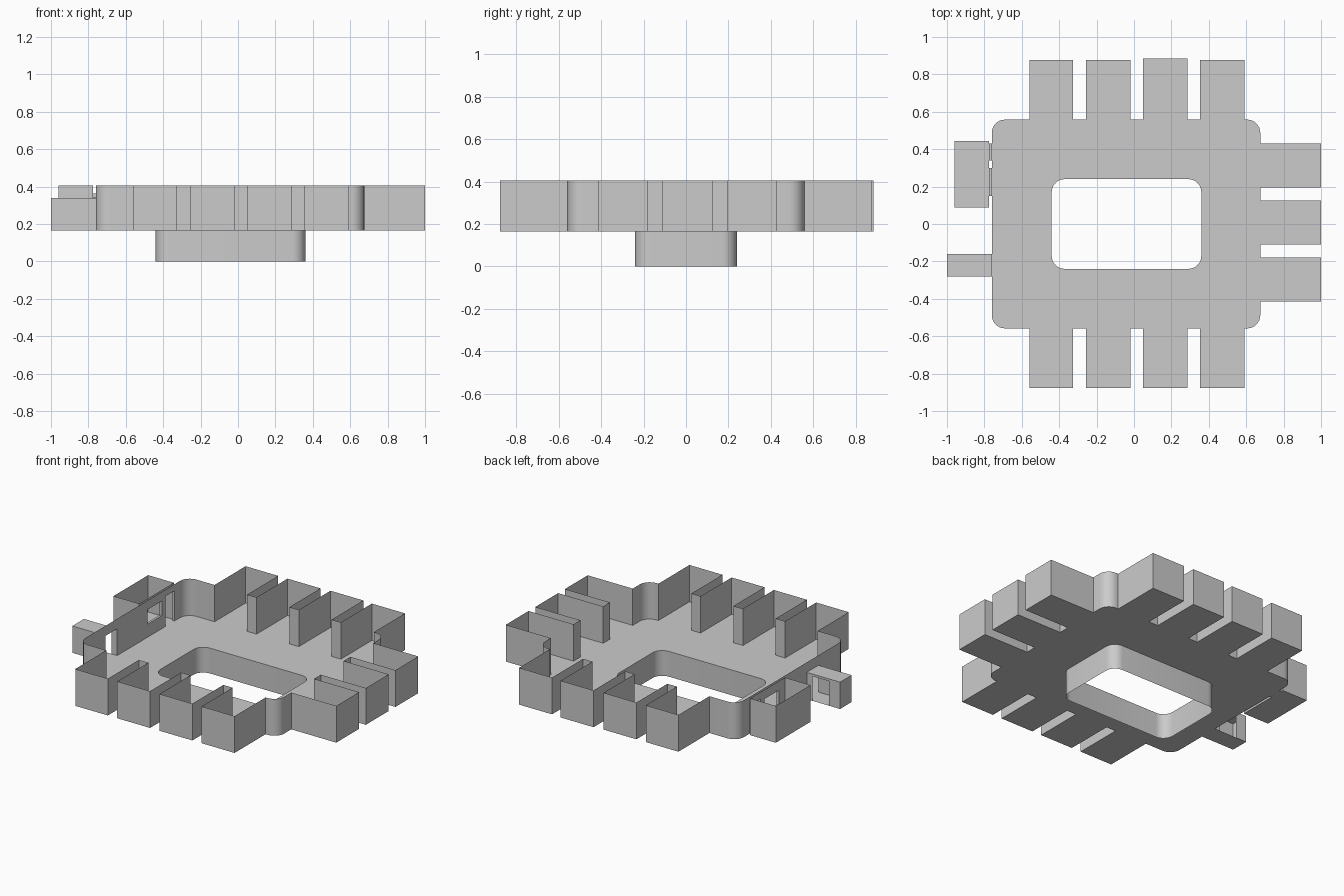
import bpy, bmesh
from math import cos, sin, pi, radians
from mathutils import Vector

if "Cube" in bpy.data.objects:
    bpy.data.objects.remove(bpy.data.objects["Cube"], do_unlink=True)

FLOOR, TOP = 0.165, 0.405
X0, X1, Y = -0.76, 0.675, 0.558      # main hall limits
R = 0.07

grey = bpy.data.materials.new("plain grey")
grey.use_nodes = True
COLOUR = (0.6, 0.6, 0.6, 1)
grey.diffuse_color = COLOUR
grey.node_tree.nodes["Principled BSDF"].inputs["Base Color"].default_value = COLOUR


def finish(name, bm):
    bmesh.ops.remove_doubles(bm, verts=bm.verts, dist=0.0005)
    mesh = bpy.data.meshes.new(name)
    bm.to_mesh(mesh)
    bm.free()
    mesh.materials.append(grey)
    ob = bpy.data.objects.new(name, mesh)
    bpy.context.collection.objects.link(ob)
    bpy.ops.object.select_all(action='DESELECT')
    ob.select_set(True)
    bpy.context.view_layer.objects.active = ob
    bpy.ops.object.shade_smooth_by_angle(angle=radians(30))
    return ob


def quad(bm, *pts):
    bm.faces.new([bm.verts.new(p) for p in pts])


def arc(cx, cy, start, r=R, steps=8):
    return [(cx + r * cos(start + i * pi / 2 / steps),
             cy + r * sin(start + i * pi / 2 / steps)) for i in range(steps + 1)]


def strip(bm, pts, z0, z1):
    """Upright sheet along a path."""
    for a, b in zip(pts, pts[1:]):
        quad(bm, (*a, z0), (*b, z0), (*b, z1), (*a, z1))


def panel(bm, a, b, z0, z1, holes=()):
    """Upright sheet from a to b; holes are (start, end, bottom, top)."""
    a, b = Vector(a), Vector(b)
    length = (b - a).length
    us = sorted({0, length, *(h[0] for h in holes), *(h[1] for h in holes)})
    zs = sorted({z0, z1, *(h[2] for h in holes), *(h[3] for h in holes)})
    for u, v in zip(us, us[1:]):
        for p, q in zip(zs, zs[1:]):
            mu, mz = (u + v) / 2, (p + q) / 2
            if any(h[0] < mu < h[1] and h[2] < mz < h[3] for h in holes):
                continue
            s, t = a.lerp(b, u / length), a.lerp(b, v / length)
            quad(bm, (*s, p), (*t, p), (*t, q), (*s, q))


def flat(bm, x0, x1, y0, y1, z):
    quad(bm, (x0, y0, z), (x1, y0, z), (x1, y1, z), (x0, y1, z))


# Hall outline, anticlockwise, with bays on three sides
long_bays = [(-0.56, -0.325), (-0.257, -0.02), (0.048, 0.285), (0.352, 0.59)]
end_bays = [(-0.415, -0.18), (-0.11, 0.125), (0.195, 0.43)]

outline = arc(X0 + R, -Y + R, pi)
for a, b in long_bays:
    outline += [(a, -Y), (a, -0.878), (b, -0.878), (b, -Y)]
outline += arc(X1 - R, -Y + R, -pi / 2)
for a, b in end_bays:
    outline += [(X1, a), (1, a), (1, b), (X1, b)]
outline += arc(X1 - R, Y - R, 0)
for i, (a, b) in reversed(list(enumerate(long_bays))):
    depth = 0.885 if i == 2 else 0.878
    outline += [(b, Y), (b, depth), (a, depth), (a, Y)]
outline += arc(X0 + R, Y - R, pi / 2)

# Central well outline
wx0, wx1, wy = -0.44, 0.36, 0.24
well = (arc(wx0 + R, -wy + R, pi) + arc(wx1 - R, -wy + R, -pi / 2)
        + arc(wx1 - R, wy - R, 0) + arc(wx0 + R, wy - R, pi / 2))

# Floor with the well cut out
bm = bmesh.new()
edges = []
for loop in (outline, well):
    vs = [bm.verts.new((*p, FLOOR)) for p in loop]
    edges += [bm.edges.new((vs[i - 1], vs[i])) for i in range(len(vs))]
bmesh.ops.triangle_fill(bm, edges=edges, use_beauty=True, normal=(0, 0, 1))
bmesh.ops.dissolve_limit(bm, angle_limit=0.01, verts=bm.verts, edges=bm.edges)
finish("hall_floor", bm)

bm = bmesh.new()
strip(bm, well + well[:1], 0, FLOOR)
finish("well_wall", bm)

# Walls, leaving the doorway side open for its own panel
bm = bmesh.new()
strip(bm, outline, FLOOR, TOP)
finish("hall_walls", bm)

# Doorway side: passage door, window and room door as (y0, y1, z0, z1)
passage = (-0.28, -0.16, FLOOR, 0.34)
window = (0.15, 0.30, 0.25, 0.345)
door = (0.34, 0.43, FLOOR, 0.362)
yl = Y - R


def along(start, hole):
    return (hole[0] - start, hole[1] - start, hole[2], hole[3])


bm = bmesh.new()
panel(bm, (X0, -yl), (X0, yl), FLOOR, TOP,
      [along(-yl, h) for h in (passage, window, door)])
finish("doorway_wall", bm)

# Side room, open above, with linings joining its openings to the hall
rx0, rx1, ry0, ry1 = -0.96, -0.775, 0.088, 0.445
bm = bmesh.new()
strip(bm, [(rx1, ry1), (rx0, ry1), (rx0, ry0), (rx1, ry0)], FLOOR, TOP)
panel(bm, (rx1, ry0), (rx1, ry1), FLOOR, TOP, [along(ry0, h) for h in (window, door)])
flat(bm, rx0, rx1, ry0, ry1, FLOOR)
for y0, y1, z0, z1 in (window, door):
    for y in (y0, y1):
        strip(bm, [(rx1, y), (X0, y)], z0, z1)
    for z in (z0, z1):
        flat(bm, rx1, X0, y0, y1, z)
finish("side_room", bm)

# Roofed passage with an opening in its rear side
y0, y1, z0, z1 = passage
bm = bmesh.new()
strip(bm, [(-1, y1), (-1, y0), (X0, y0)], z0, z1)
panel(bm, (-1, y1), (X0, y1), z0, z1, [(0.08, 0.2, z0, 0.325)])
flat(bm, -1, X0, y0, y1, z0)
flat(bm, -1, X0, y0, y1, z1)
finish("passage", bm)
